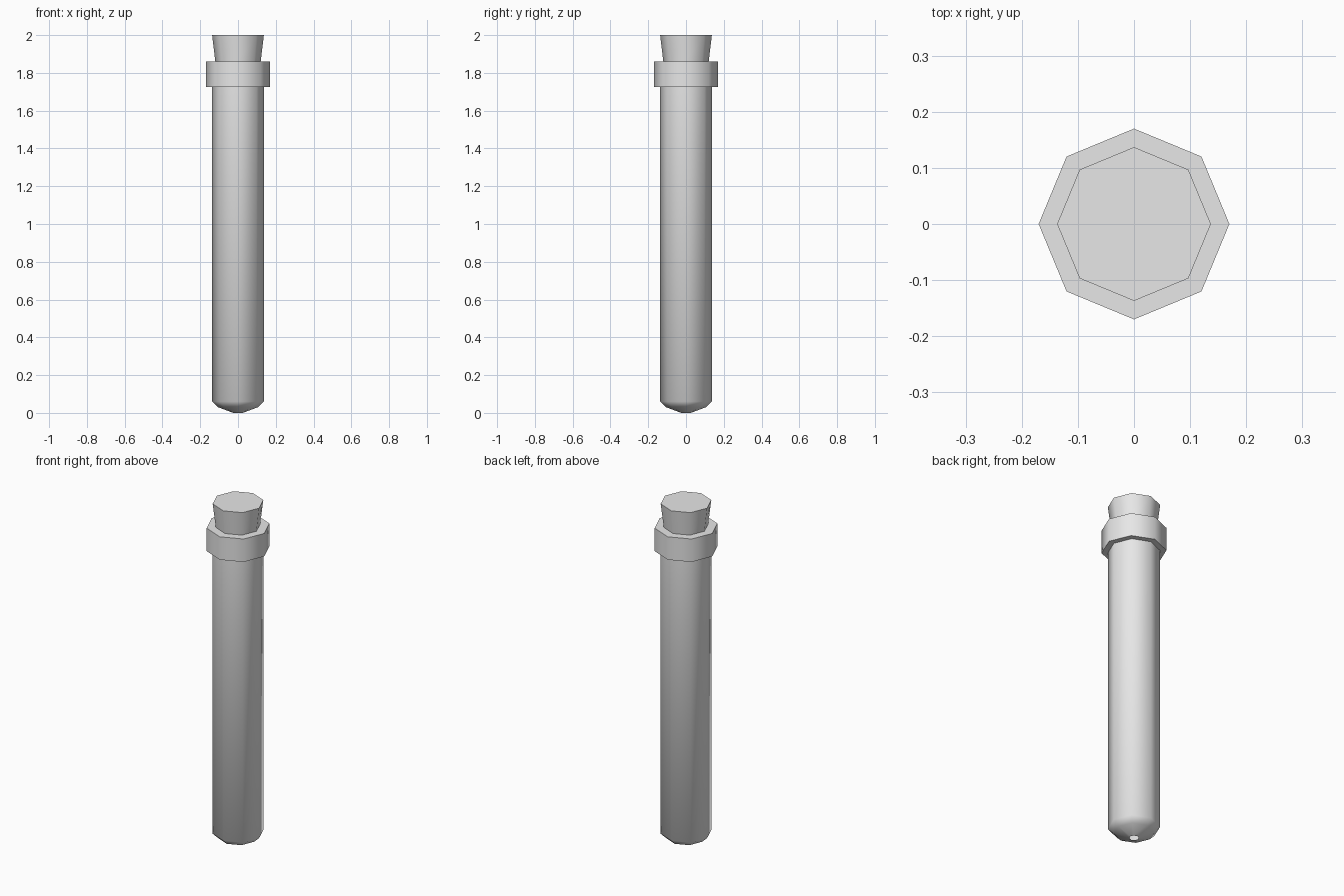
import bpy
import bmesh
from math import cos, sin, pi, radians

SIDES = 8

cube = bpy.data.objects.get("Cube")
if cube:
    bpy.data.objects.remove(cube, do_unlink=True)

grey = bpy.data.materials.new("light_grey")
grey.use_nodes = True
grey.diffuse_color = (0.8, 0.8, 0.8, 1)
grey.node_tree.nodes["Principled BSDF"].inputs["Base Color"].default_value = (0.8, 0.8, 0.8, 1)


def turned(name, profile, cap_top=False, closed=False):
    """Spin a (radius, height) profile, listed bottom to top, into an eight-sided part."""
    bm = bmesh.new()
    rings = [[bm.verts.new((r * cos(2 * pi * i / SIDES), r * sin(2 * pi * i / SIDES), z))
              for i in range(SIDES)] for r, z in profile]
    pairs = list(zip(rings, rings[1:]))
    if closed:
        pairs.append((rings[-1], rings[0]))
    for low, high in pairs:
        for i in range(SIDES):
            j = (i + 1) % SIDES
            bm.faces.new((low[i], low[j], high[j], high[i]))
    if cap_top:
        bm.faces.new(rings[-1])
    mesh = bpy.data.meshes.new(name)
    bm.to_mesh(mesh)
    bm.free()
    mesh.materials.append(grey)
    obj = bpy.data.objects.new(name, mesh)
    bpy.context.collection.objects.link(obj)
    bpy.ops.object.select_all(action='DESELECT')
    obj.select_set(True)
    bpy.context.view_layer.objects.active = obj
    bpy.ops.object.shade_smooth_by_angle(angle=radians(60))
    return obj


# Long tube with a rounded end and a small opening at the tip
turned("tube", [(0.025, 0), (0.105, 0.03), (0.137, 0.06), (0.137, 1.73)])

# Thick collar around the mouth
turned("collar", [(0.137, 1.725), (0.17, 1.725), (0.17, 1.86), (0.12, 1.86)], closed=True)

# Stopper, widening toward the top
turned("stopper", [(0.12, 1.86), (0.137, 2)], cap_top=True)
